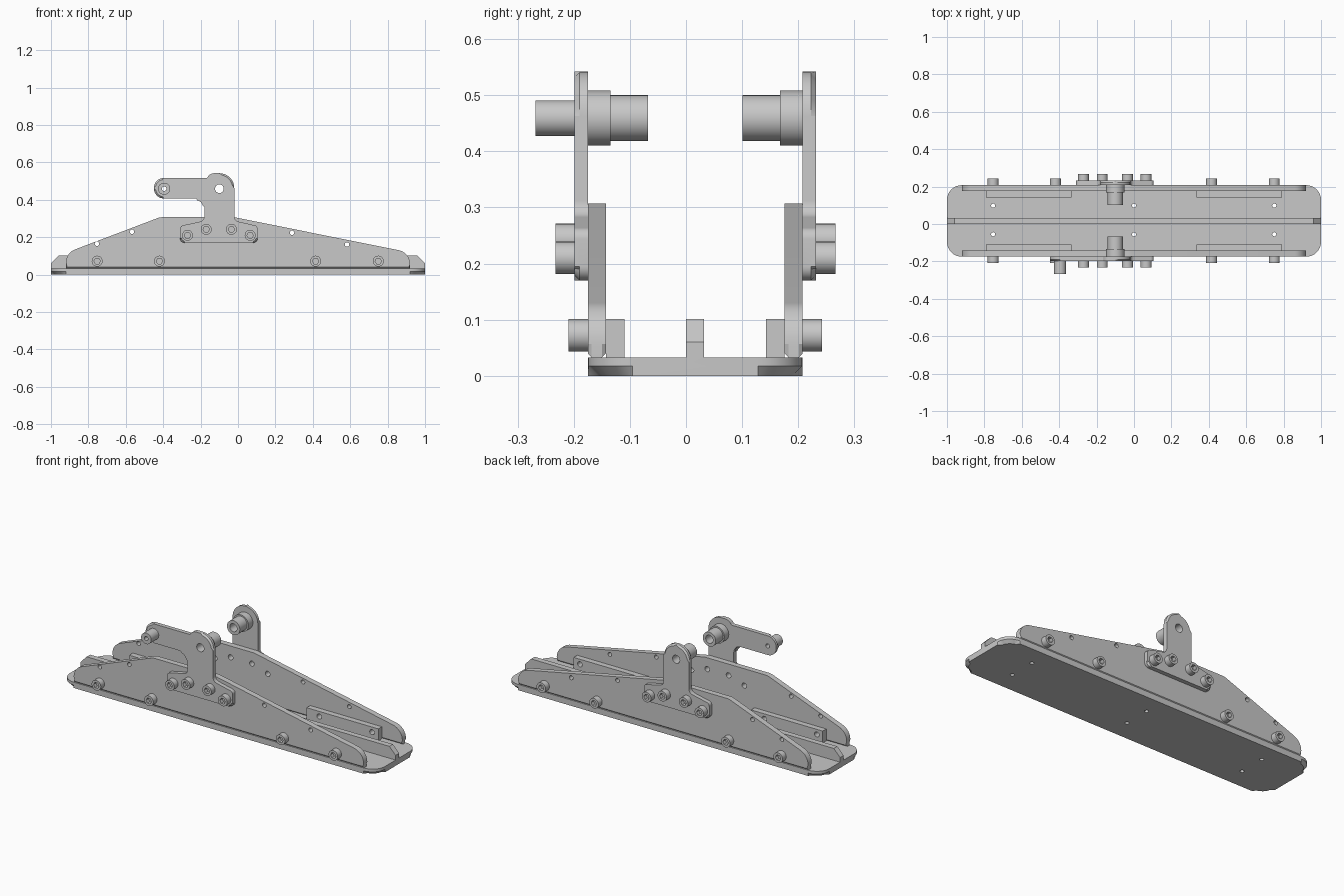
import bpy
import bmesh
import math
from mathutils import Vector

if "Cube" in bpy.data.objects:
    bpy.data.objects.remove(bpy.data.objects["Cube"], do_unlink=True)

steel = bpy.data.materials.new("grey_steel")
GREY = (0.578, 0.578, 0.578, 1)
steel.diffuse_color = GREY
steel.use_nodes = True
steel.node_tree.nodes["Principled BSDF"].inputs["Base Color"].default_value = GREY


def fillet(corners, steps=8):
    """Outline from (u, v, radius) corners, each rounded by its radius."""
    out = []
    for i, (u, v, r) in enumerate(corners):
        p = Vector((u, v))
        if r == 0:
            out.append(p)
            continue
        d0 = (Vector(corners[i - 1][:2]) - p).normalized()
        d1 = (Vector(corners[(i + 1) % len(corners)][:2]) - p).normalized()
        half = d0.angle(d1) / 2
        c = p + (d0 + d1).normalized() * r / math.sin(half)
        a = (p + d0 * r / math.tan(half) - c).normalized()
        b = (p + d1 * r / math.tan(half) - c).normalized()
        out += [c + a.slerp(b, k / steps) * r for k in range(steps + 1)]
    return out


def circle(u, v, r, sides=32):
    return [Vector((u + r * math.cos(math.tau * k / sides),
                    v + r * math.sin(math.tau * k / sides))) for k in range(sides)]


def rect(u0, u1, v0, v1, r=0):
    return [(u0, v0, r), (u1, v0, r), (u1, v1, r), (u0, v1, r)]


def extrude(bm, outline, lo, hi, flat, chamfer=0, ends=()):
    """Extrude an outline along z (flat) or along y, chamfering chosen ends."""
    def place(p, w):
        return (p.x, p.y, w) if flat else (p.x, w, p.y)
    rings = [[bm.verts.new(place(p, w)) for p in outline] for w in (lo, hi)]
    caps = [bm.faces.new(r) for r in rings]
    n = len(outline)
    for i in range(n):
        j = (i + 1) % n
        bm.faces.new((rings[0][i], rings[0][j], rings[1][j], rings[1][i]))
    rim = [e for k in ends for e in caps[k].edges]
    if rim:
        bmesh.ops.bevel(bm, geom=rim, offset=chamfer, segments=1,
                        affect='EDGES', clamp_overlap=False)


def finish(name, bm):
    bmesh.ops.recalc_face_normals(bm, faces=bm.faces[:])
    mesh = bpy.data.meshes.new(name)
    bm.to_mesh(mesh)
    bm.free()
    ob = bpy.data.objects.new(name, mesh)
    bpy.context.collection.objects.link(ob)
    return ob


def smooth(ob):
    bpy.ops.object.select_all(action='DESELECT')
    ob.select_set(True)
    bpy.context.view_layer.objects.active = ob
    bpy.ops.object.shade_smooth_by_angle(angle=math.radians(30))


def part(name, outline, lo, hi, holes=(), flat=False, chamfer=0, ends=(), depth=None):
    """Solid plate with hole outlines cut through (or up to a given span)."""
    bm = bmesh.new()
    extrude(bm, outline, lo, hi, flat, chamfer, ends)
    ob = finish(name, bm)
    if holes:
        a, b = depth or (lo - 0.02, hi + 0.02)
        bm = bmesh.new()
        for h in holes:
            extrude(bm, h, a, b, flat)
        cutter = finish("hole_cutter", bm)
        cutter.hide_render = True
        mod = ob.modifiers.new("holes", 'BOOLEAN')
        mod.operation = 'DIFFERENCE'
        mod.solver = 'EXACT'
        mod.object = cutter
        dg = bpy.context.evaluated_depsgraph_get()
        mesh = bpy.data.meshes.new_from_object(ob.evaluated_get(dg))
        ob.modifiers.clear()
        ob.data = mesh
        bpy.data.objects.remove(cutter, do_unlink=True)
    ob.data.materials.clear()
    ob.data.materials.append(steel)
    smooth(ob)
    return ob


MID = 0.0165                 # centre line between the side plates
BASE_TOP = 0.033
PIVOT = (-0.1, 0.459)
ARM_END = (-0.395, 0.459)
LOW_BOLTS = [(x, 0.072) for x in (-0.753, -0.42, 0.415, 0.75)]
HIGH_BOLTS = [(-0.27, 0.21), (-0.17, 0.242), (-0.035, 0.242), (0.065, 0.21)]
EDGE_HOLES = [(-0.754, 0.165), (-0.567, 0.229), (0.289, 0.224), (0.583, 0.161)]

# Base plate with rounded corners and a chamfered underside
part("base_plate", fillet(rect(-1, 1, -0.175, 0.208, 0.08)), 0, BASE_TOP,
     holes=[circle(x, y, 0.011, 16) for x in (-0.753, 0, 0.75) for y in (-0.055, 0.098)],
     flat=True, chamfer=0.017, ends=(0,))

# Centre rail with sloped ends
rail = [(-1, BASE_TOP, 0), (-1, 0.06, 0), (-0.96, 0.101, 0),
        (0.96, 0.101, 0), (1, 0.06, 0), (1, BASE_TOP, 0)]
part("centre_rail", fillet(rail), 0, 0.032)

# Outlines of the side plates and brackets
side = fillet([(-0.92, BASE_TOP, 0), (-0.92, 0.116, 0.075), (-0.417, 0.307, 0.08),
               (-0.02, 0.307, 0.1), (0.92, 0.118, 0.075), (0.92, BASE_TOP, 0)])
foot_right = [(-0.31, 0.17, 0.025), (0.105, 0.17, 0.025), (0.105, 0.26, 0.02),
              (-0.02, 0.288, 0.03), (-0.02, 0.542, 0.079)]
foot_left = [(-0.18, 0.288, 0.03), (-0.31, 0.26, 0.02)]
arm = [(-0.15, 0.542, 0.04), (-0.165, 0.517, 0.008), (-0.45, 0.517, 0.054),
       (-0.45, 0.407, 0.054), (-0.18, 0.407, 0.045)]
brackets = {"front": foot_right + arm + foot_left,
            "back": foot_right + [(-0.18, 0.542, 0.079)] + foot_left}

# One socket-head bolt, reused for every position; its head points to -y
bolt = part("socket_bolt", circle(0, 0, 0.029), -0.034, 0,
            holes=[circle(0, 0, 0.017, 6)], depth=(-0.05, -0.012))
bolt_mesh = bolt.data
bpy.data.objects.remove(bolt, do_unlink=True)

for label, s in (("front", -1), ("back", 1)):
    def span(a, b):
        """Range in y from two distances off the centre line."""
        return sorted((MID + s * a, MID + s * b))

    outer = (0,) if s < 0 else (1,)

    # Side plate
    drilled = [circle(x, z, 0.012, 16) for x, z in EDGE_HOLES]
    drilled += [circle(x, z, 0.015, 16) for x, z in LOW_BOLTS + HIGH_BOLTS]
    part(label + "_side_plate", side, *span(0.159, 0.1915), holes=drilled,
         chamfer=0.007, ends=(0, 1))

    # Inner mounting blocks
    for end, x0, x1 in (("right", -0.79, -0.335), ("left", 0.335, 0.79)):
        part(f"{label}_{end}_block", fillet(rect(x0, x1, BASE_TOP, 0.101)),
             *span(0.1265, 0.159),
             holes=[circle(x, z, 0.015, 16) for x, z in LOW_BOLTS if x0 < x < x1])

    # Bracket, with an arm on the front one only
    bores = [circle(*PIVOT, 0.023)]
    if label == "front":
        bores.append(circle(*ARM_END, 0.012, 16))
    part(label + "_bracket", fillet(brackets[label]), *span(0.1915, 0.2155),
         holes=bores, chamfer=0.009, ends=outer)

    # Stepped hollow pivot bushing facing inward
    for step, a, b, r in (("collar", 0.151, 0.1915, 0.049), ("sleeve", 0.0845, 0.151, 0.041)):
        part(f"{label}_pivot_{step}", circle(*PIVOT, r), *span(a, b),
             holes=[circle(*PIVOT, 0.023)])

    # Bolts along the plate and on the bracket
    for kind, spots, dist in (("plate", LOW_BOLTS, 0.1915), ("bracket", HIGH_BOLTS, 0.2155)):
        for i, (x, z) in enumerate(spots):
            ob = bpy.data.objects.new(f"{label}_{kind}_bolt_{i + 1}", bolt_mesh)
            ob.location = (x, MID + s * dist, z)
            ob.rotation_euler.z = math.pi if s > 0 else 0
            bpy.context.collection.objects.link(ob)

# Hollow pin at the end of the arm
part("arm_pin", circle(*ARM_END, 0.032), -0.268, -0.199,
     holes=[circle(*ARM_END, 0.012, 16)])
